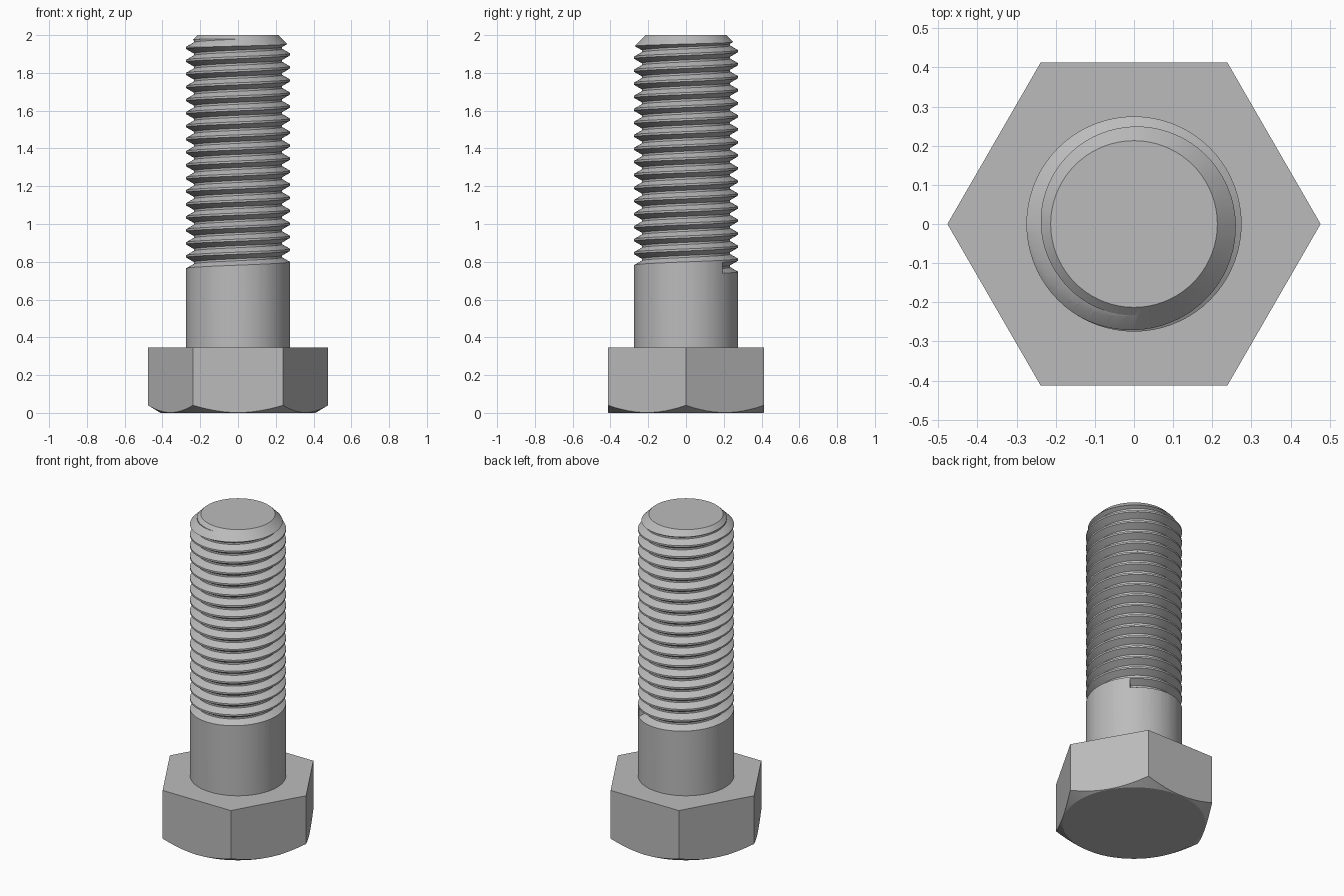
import bpy, bmesh
from math import sin, cos, tan, pi, radians

cube = bpy.data.objects.get("Cube")
if cube:
    bpy.data.objects.remove(cube, do_unlink=True)

SEG = 72
STEP = 2 * pi / SEG
SHANK_R, ROOT_R, FLAT_R = 0.275, 0.234, 0.413
HEAD_TOP, TOP = 0.345, 2.0
PITCH, GROOVE = 0.069, 0.058

steel = bpy.data.materials.new("plain steel grey")
steel.use_nodes = True
grey = (0.5, 0.5, 0.5, 1)
steel.diffuse_color = grey
steel.node_tree.nodes["Principled BSDF"].inputs["Base Color"].default_value = grey


def skin(name, rings, close=False):
    """Bridge point rings into a capped solid; close joins ring ends around."""
    bm = bmesh.new()
    loops = [[bm.verts.new(p) for p in ring] for ring in rings]
    n = len(loops[0])
    for a, b in zip(loops, loops[1:]):
        for i in range(n):
            j = (i + 1) % n
            bm.faces.new((a[i], a[j], b[j], b[i]))
    bm.faces.new(loops[0][::-1])
    bm.faces.new(loops[-1])
    bmesh.ops.recalc_face_normals(bm, faces=bm.faces)
    mesh = bpy.data.meshes.new(name)
    bm.to_mesh(mesh)
    bm.free()
    mesh.materials.append(steel)
    obj = bpy.data.objects.new(name, mesh)
    bpy.context.collection.objects.link(obj)
    return obj


def activate(obj):
    bpy.ops.object.select_all(action="DESELECT")
    obj.select_set(True)
    bpy.context.view_layer.objects.active = obj


def smooth(obj):
    activate(obj)
    bpy.ops.object.shade_smooth_by_angle(angle=radians(25))


def circle(r, z):
    return [(r * cos(i * STEP), r * sin(i * STEP), z) for i in range(SEG)]


def hex_radius(angle):
    return FLAT_R / cos((angle % (pi / 3)) - pi / 6)


def hexagon(height):
    ring = []
    for i in range(SEG):
        a = i * STEP
        r = hex_radius(a)
        ring.append((r * cos(a), r * sin(a), height(r)))
    return ring


# Hexagonal head with a conical chamfer cutting arcs into its flats
disc_r = FLAT_R - 0.003
head = skin("hex_head", [
    circle(disc_r, 0),
    hexagon(lambda r: (r - disc_r) * tan(radians(31))),
    hexagon(lambda r: HEAD_TOP),
])
smooth(head)

# Round shank with a chamfered tip
shank = skin("threaded_shank", [
    circle(SHANK_R, HEAD_TOP - 0.005),
    circle(SHANK_R, TOP - 0.062),
    circle(SHANK_R - 0.062, TOP),
])

# Right-handed helical groove, starting abruptly above the plain shank
outer_r = SHANK_R + 0.005
half = GROOVE / 2
slope = tan(radians(30))
root_half = half - (SHANK_R - ROOT_R) * slope
outer_half = half + (outer_r - SHANK_R) * slope
section = [(outer_r, -outer_half), (ROOT_R, -root_half),
           (ROOT_R, root_half), (outer_r, outer_half)]
start_z, start_angle = 0.768, pi / 4
steps = int((TOP + 0.05 - start_z) / PITCH * SEG)
coil = []
for k in range(steps + 1):
    a = start_angle + k * STEP
    z = start_z + PITCH * k / SEG
    coil.append([(r * cos(a), r * sin(a), z + dz) for r, dz in section])
cutter = skin("thread_cutter", coil)
cutter.hide_render = True

# Cut the thread and drop the cutter
cut = shank.modifiers.new("thread", "BOOLEAN")
cut.operation = "DIFFERENCE"
cut.solver = "EXACT"
cut.object = cutter
activate(shank)
bpy.ops.object.modifier_apply(modifier=cut.name)
bpy.data.objects.remove(cutter, do_unlink=True)
smooth(shank)
